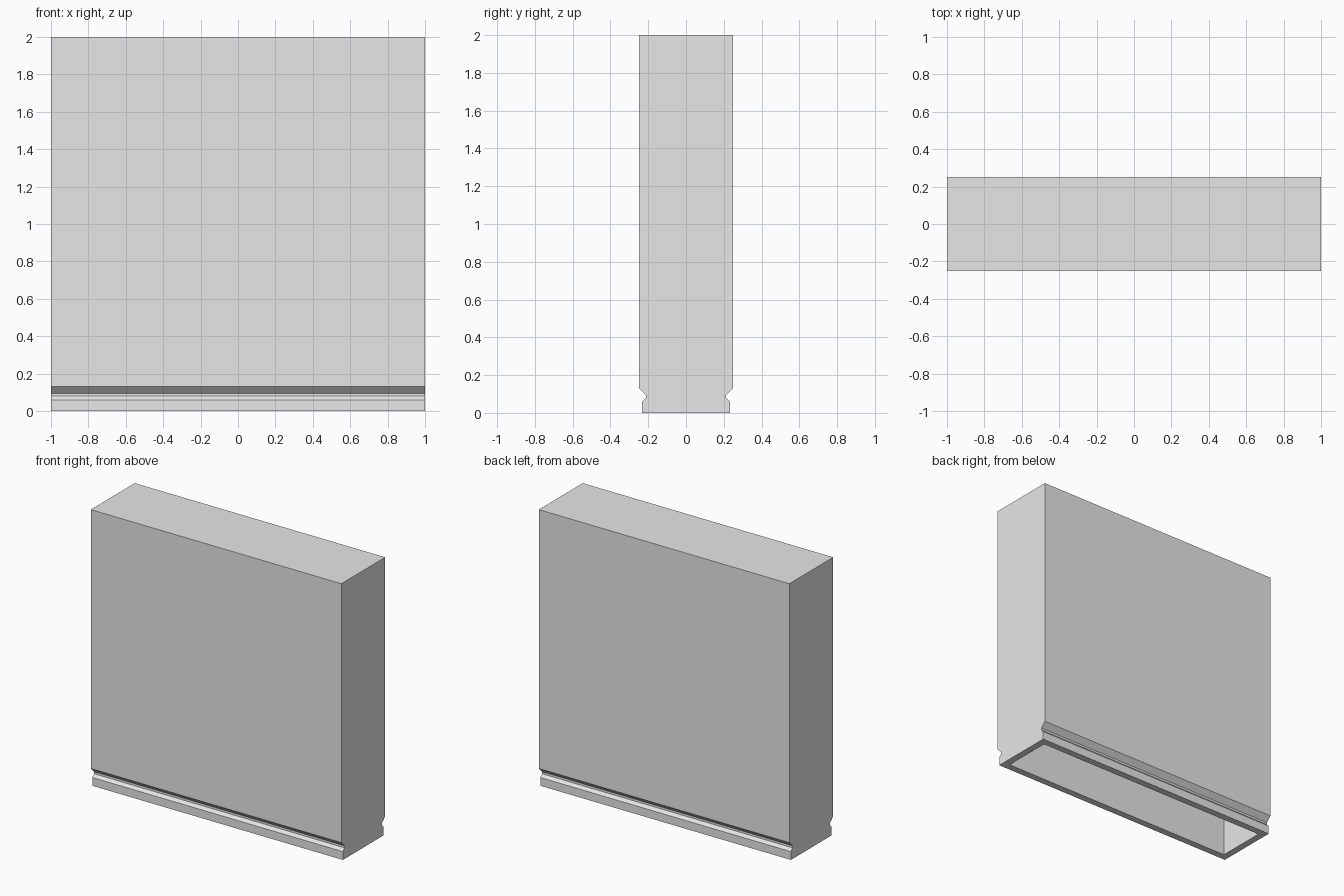
import bpy
import bmesh

cube = bpy.data.objects.get("Cube")
if cube:
    bpy.data.objects.remove(cube, do_unlink=True)

# One plain grey for everything
grey = bpy.data.materials.new("light_grey")
grey.use_nodes = True
colour = (0.8, 0.8, 0.8, 1.0)
grey.diffuse_color = colour
grey.node_tree.nodes["Principled BSDF"].inputs["Base Color"].default_value = colour

HALF_LENGTH = 1.0
WALL = 0.05
HEIGHT = 2.0

# Half of the end profile (y, z): foot, groove, slanted lip, tall wall
half = [(0.232, 0), (0.232, 0.06), (0.213, 0.08), (0.213, 0.095),
        (0.25, 0.132), (0.25, HEIGHT)]
profile = half + [(-y, z) for y, z in reversed(half)]

bm = bmesh.new()

# Outer shell: extrude the profile along the length
end = bm.faces.new([bm.verts.new((-HALF_LENGTH, y, z)) for y, z in profile])
extruded = bmesh.ops.extrude_face_region(bm, geom=[end])["geom"]
bmesh.ops.translate(bm, vec=(2 * HALF_LENGTH, 0, 0),
                    verts=[v for v in extruded if isinstance(v, bmesh.types.BMVert)])
bmesh.ops.recalc_face_normals(bm, faces=bm.faces[:])

# Hollow: inset the underside for the rim, then push the inner face up
bm.faces.ensure_lookup_table()
underside = min(bm.faces, key=lambda f: f.calc_center_median().z)
bmesh.ops.inset_region(bm, faces=[underside], thickness=WALL, use_even_offset=True)
pushed = bmesh.ops.extrude_face_region(bm, geom=[underside])["geom"]
bmesh.ops.translate(bm, vec=(0, 0, HEIGHT - WALL),
                    verts=[v for v in pushed if isinstance(v, bmesh.types.BMVert)])
if underside.is_valid:
    bmesh.ops.delete(bm, geom=[underside], context="FACES_ONLY")
bmesh.ops.recalc_face_normals(bm, faces=bm.faces[:])

mesh = bpy.data.meshes.new("hollow_panel_cover")
bm.to_mesh(mesh)
bm.free()
mesh.materials.append(grey)
cover = bpy.data.objects.new("hollow_panel_cover", mesh)
bpy.context.collection.objects.link(cover)
